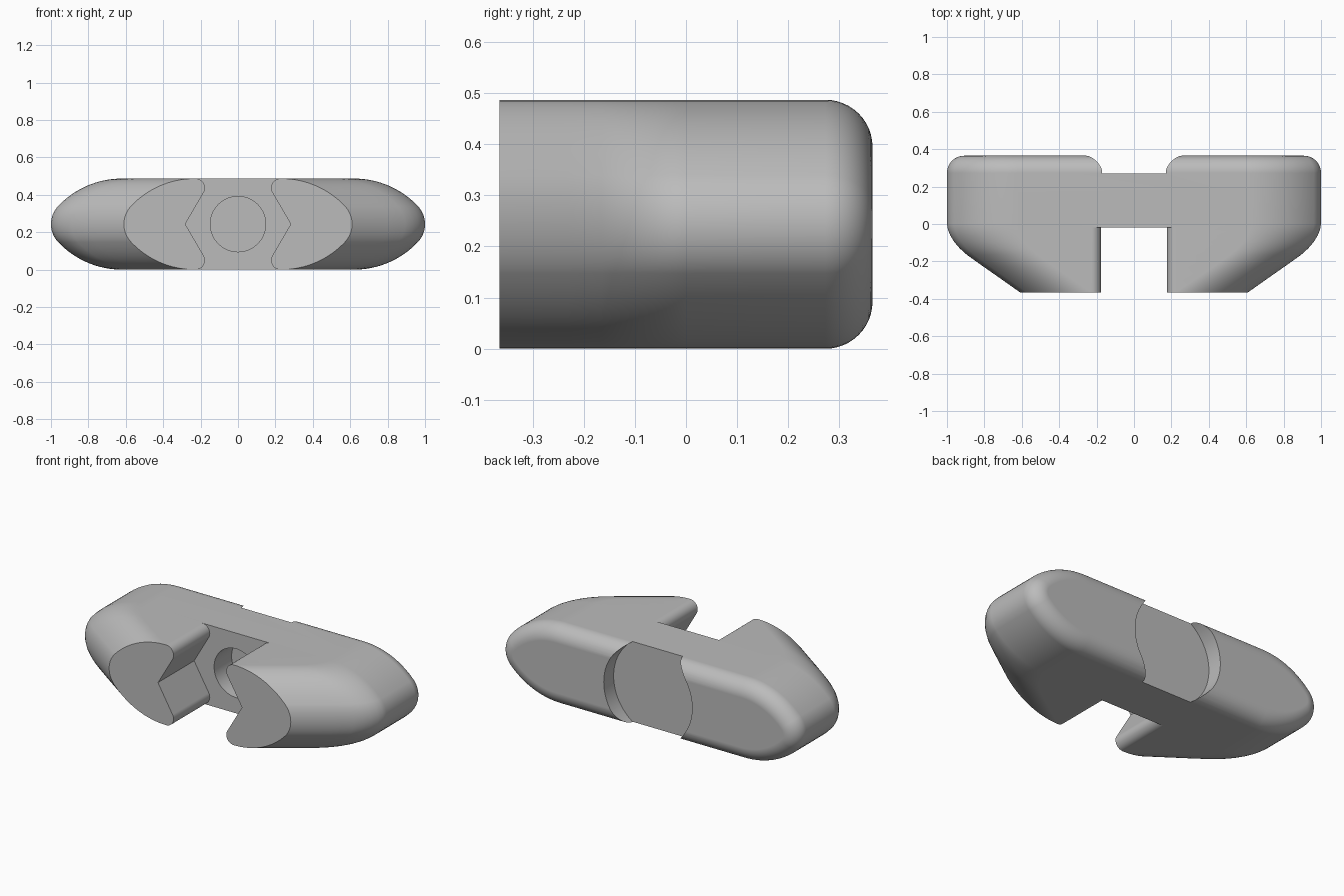
import bpy
import bmesh
from math import sin, cos, pi, atan2
from mathutils import Matrix

cube = bpy.data.objects.get("Cube")
if cube:
    bpy.data.objects.remove(cube, do_unlink=True)

MID = 0.2435           # half of the body height
FRONT, BACK = -0.365, 0.365
FILLET = 0.092

grey = bpy.data.materials.new("plain grey")
grey.use_nodes = True
grey.diffuse_color = (0.5, 0.5, 0.5, 1)
grey.node_tree.nodes["Principled BSDF"].inputs["Base Color"].default_value = (0.5, 0.5, 0.5, 1)


def make_object(name, bm):
    bmesh.ops.recalc_face_normals(bm, faces=bm.faces)
    mesh = bpy.data.meshes.new(name)
    bm.to_mesh(mesh)
    bm.free()
    mesh.materials.append(grey)
    obj = bpy.data.objects.new(name, mesh)
    bpy.context.collection.objects.link(obj)
    return obj


def loft(name, rings):
    """Join rings of equal length, given as (y, [(x, z), ...]), and cap the ends."""
    bm = bmesh.new()
    loops = [[bm.verts.new((x, y, z)) for x, z in ring] for y, ring in rings]
    count = len(loops[0])
    for a, b in zip(loops, loops[1:]):
        for i in range(count):
            j = (i + 1) % count
            bm.faces.new((a[i], a[j], b[j], b[i]))
    bm.faces.new(loops[0])
    bm.faces.new(loops[-1])
    return make_object(name, bm)


def four_way(quarter):
    """Mirror a quarter outline, running from the top to the side, into a loop."""
    side = quarter + [(x, 2 * MID - z) for x, z in reversed(quarter) if abs(z - MID) > 1e-5]
    return side + [(-x, z) for x, z in reversed(side)]


def section(reach, inset=0.0):
    """Lens-shaped end: a broad shoulder arc running into a small nose arc."""
    shoulder, nose = 0.47, 0.14
    cx, cz, nx = reach - 0.38, 2 * MID - shoulder, reach - nose
    meet = atan2(MID - cz, nx - cx)
    pts = []
    for i in range(17):
        a = pi / 2 + (meet - pi / 2) * i / 16
        pts.append((cx + (shoulder - inset) * cos(a), cz + (shoulder - inset) * sin(a)))
    for i in range(1, 11):
        a = meet * (1 - i / 10)
        pts.append((nx + (nose - inset) * cos(a), MID + (nose - inset) * sin(a)))
    return four_way(pts)


def cylinder(name, radius, y0, y1):
    bm = bmesh.new()
    place = Matrix.Translation((0, (y0 + y1) / 2, MID)) @ Matrix.Rotation(pi / 2, 4, 'X')
    bmesh.ops.create_cone(bm, cap_ends=True, segments=96, radius1=radius,
                          radius2=radius, depth=y1 - y0, matrix=place)
    return make_object(name, bm)


# Body: tapered front, straight middle, rounded back rim
plan = [(FRONT, 0.61), (-0.30, 0.702), (-0.23, 0.802), (-0.165, 0.893), (-0.13, 0.932),
        (-0.095, 0.962), (-0.06, 0.983), (-0.03, 0.995), (0.0, 1.0), (0.14, 1.0)]
rings = [(y, section(reach)) for y, reach in plan]
for i in range(13):
    a = pi / 2 * i / 12
    rings.append((BACK - FILLET + FILLET * sin(a), section(1.0, FILLET * (1 - cos(a)))))
body = loft("clip_body", rings)

# Front slot: angled side grooves with rounded lips at top and bottom
lip_r, lip_x, lip_z = 0.05, 0.227, 2 * MID - 0.05
lip = [(lip_x, 0.6)]
for i in range(13):
    a = pi / 2 + (pi / 2 + 0.53) * i / 12
    lip.append((lip_x + lip_r * cos(a), lip_z + lip_r * sin(a)))
lip.append((0.282, MID))
slot_ring = four_way(lip)
slot = loft("slot_cutter", [(-0.5, slot_ring), (-0.018, slot_ring)])

# Blind hole in the slot wall, and a shallow round recess across the back
hole = cylinder("hole_cutter", 0.148, -0.1, 0.15)
recess = cylinder("recess_cutter", 0.297, 0.27, 0.5)

bpy.ops.object.select_all(action='DESELECT')
body.select_set(True)
bpy.context.view_layer.objects.active = body
for cutter in (slot, hole, recess):
    cutter.hide_render = True
    mod = body.modifiers.new(cutter.name, 'BOOLEAN')
    mod.operation = 'DIFFERENCE'
    mod.solver = 'EXACT'
    mod.object = cutter
    bpy.ops.object.modifier_apply(modifier=mod.name)
    bpy.data.objects.remove(cutter, do_unlink=True)

# Smooth curves with crisp cut edges
bpy.ops.object.shade_smooth_by_angle(angle=0.5)
weighted = body.modifiers.new("even_shading", 'WEIGHTED_NORMAL')
weighted.keep_sharp = True
